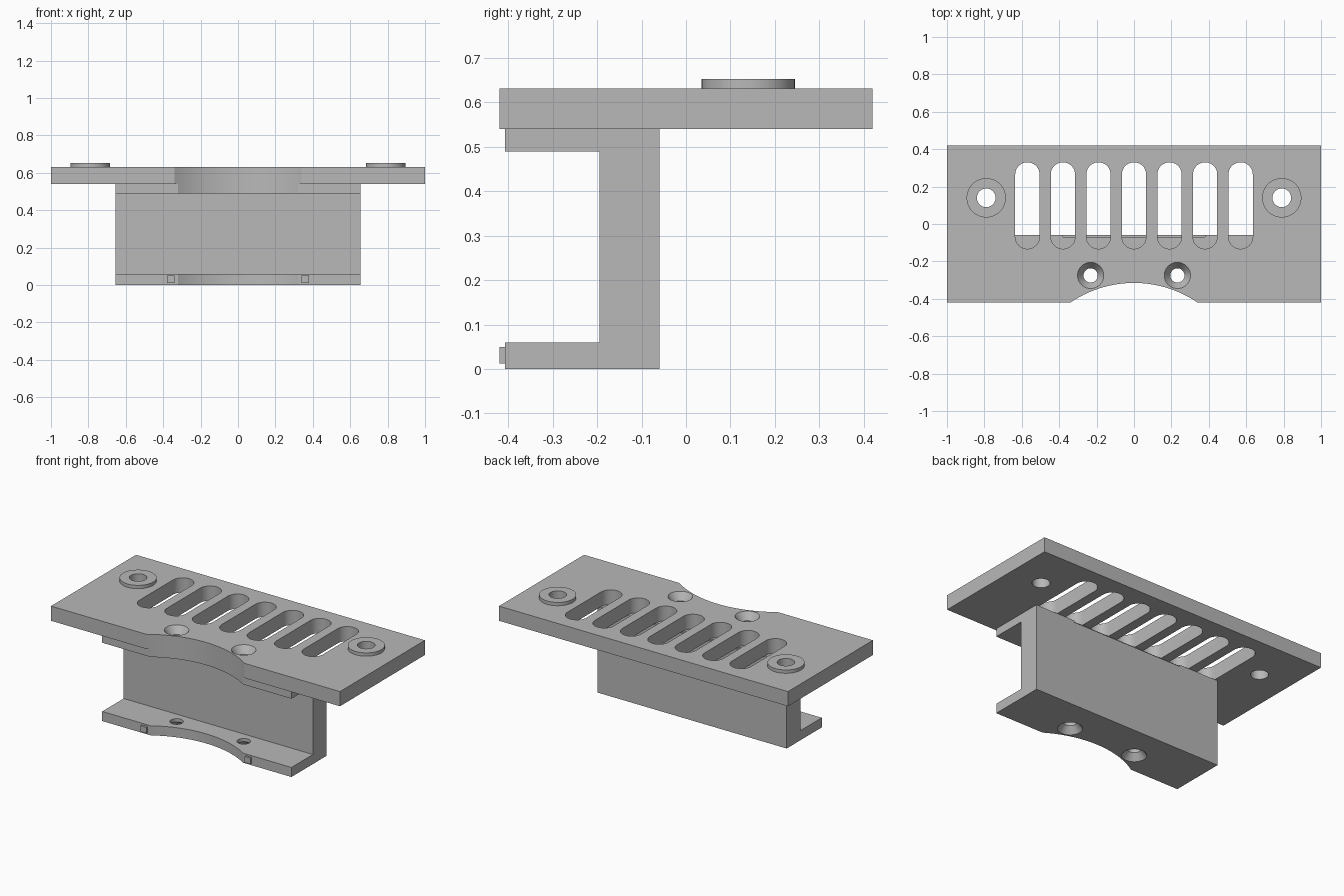
import bpy, bmesh
from math import sin, cos, pi, radians
from mathutils import Matrix

cube = bpy.data.objects.get("Cube")
if cube:
    bpy.data.objects.remove(cube, do_unlink=True)

grey = bpy.data.materials.new("plain grey")
grey.use_nodes = True
grey.diffuse_color = (0.48, 0.48, 0.48, 1)
grey.node_tree.nodes["Principled BSDF"].inputs["Base Color"].default_value = grey.diffuse_color


def finish(bm, name):
    bmesh.ops.recalc_face_normals(bm, faces=bm.faces)
    mesh = bpy.data.meshes.new(name)
    bm.to_mesh(mesh)
    bm.free()
    mesh.materials.append(grey)
    ob = bpy.data.objects.new(name, mesh)
    bpy.context.collection.objects.link(ob)
    return ob


def prism(name, outline, start, depth):
    """Extrude a closed outline of 3D points along an axis vector."""
    bm = bmesh.new()
    face = bm.faces.new([bm.verts.new(p) for p in outline])
    out = bmesh.ops.extrude_face_region(bm, geom=[face])
    bmesh.ops.translate(bm, vec=depth, verts=[v for v in out["geom"] if isinstance(v, bmesh.types.BMVert)])
    bmesh.ops.translate(bm, vec=start, verts=bm.verts)
    return finish(bm, name)


def box(name, lo, hi):
    flat = [(lo[0], lo[1], 0), (hi[0], lo[1], 0), (hi[0], hi[1], 0), (lo[0], hi[1], 0)]
    return prism(name, flat, (0, 0, lo[2]), (0, 0, hi[2] - lo[2]))


def arc(cx, cy, r, a0, a1, n):
    angles = [a0 + (a1 - a0) * i / n for i in range(n + 1)]
    return [(cx + r * cos(a), cy + r * sin(a), 0) for a in angles]


def lathe(name, profile, x, y, closed=False, n=48):
    """Revolve (radius, height) points; an open profile is capped."""
    bm = bmesh.new()
    rings = [[bm.verts.new((x + r * cos(2 * pi * i / n), y + r * sin(2 * pi * i / n), z))
              for i in range(n)] for r, z in profile]
    pairs = list(zip(rings, rings[1:]))
    if closed:
        pairs.append((rings[-1], rings[0]))
    else:
        bm.faces.new(rings[0])
        bm.faces.new(rings[-1])
    for a, b in pairs:
        for i in range(n):
            j = (i + 1) % n
            bm.faces.new((a[i], a[j], b[j], b[i]))
    return finish(bm, name)


def cut(target, cutters):
    bpy.context.view_layer.objects.active = target
    for c in cutters:
        c.hide_render = True
        mod = target.modifiers.new("cut", "BOOLEAN")
        mod.operation = "DIFFERENCE"
        mod.solver = "EXACT"
        mod.object = c
        bpy.ops.object.modifier_apply(modifier=mod.name)


# Main solids: flat top plate and C-shaped channel
plate = box("top_plate", (-1, -0.42, 0.54), (1, 0.42, 0.632))
section = [(-0.407, 0), (-0.06, 0), (-0.06, 0.54), (-0.407, 0.54),
           (-0.407, 0.49), (-0.195, 0.49), (-0.195, 0.06), (-0.407, 0.06)]
channel = prism("channel_bracket", [(0, y, z) for y, z in section], (-0.655, 0, 0), (1.31, 0, 0))

# Cutters shared by plate and channel: front arc and countersunk screw holes
front_arc = prism("arc_cutter", arc(0, -0.918, 0.603, 0, 2 * pi, 127), (0, 0, -0.1), (0, 0, 0.9))
top_sinks, bottom_sinks = [], []
for x in (-0.232, 0.232):
    top_sinks.append(lathe("top_screw_cutter", [(0.038, 0.4), (0.038, 0.587), (0.07, 0.632), (0.07, 0.7)], x, -0.275))
    bottom_sinks.append(lathe("bottom_screw_cutter", [(0.07, -0.1), (0.07, 0), (0.038, 0.04), (0.038, 0.1)], x, -0.275))

# Ventilation slots
slots = []
for i in range(-3, 4):
    x = i * 0.19
    outline = arc(x, 0.265, 0.065, 0, pi, 20) + arc(x, -0.068, 0.065, pi, 2 * pi, 20)
    slots.append(prism("slot_cutter", outline, (0, 0, 0.5), (0, 0, 0.2)))

# Mounting bosses and their through holes
holes = []
for side, x in (("right", -0.79), ("left", 0.79)):
    holes.append(lathe("mount_hole_cutter", [(0.05, 0.4), (0.05, 0.8)], x, 0.14))
    lathe(side + "_boss", [(0.05, 0.632), (0.105, 0.632), (0.105, 0.653), (0.05, 0.653)], x, 0.14, closed=True)

# Shallow relief along the top rear edge of the channel
relief = box("relief_cutter", (-0.38, -0.07, 0.53), (0.38, 0, 0.6))

cut(plate, [front_arc] + top_sinks + slots + holes)
cut(channel, [front_arc] + top_sinks + bottom_sinks + [relief])
for c in [front_arc, relief] + top_sinks + bottom_sinks + slots + holes:
    bpy.data.objects.remove(c, do_unlink=True)

# Small tabs on the front of the lower flange
for side, x in (("right", -0.36), ("left", 0.36)):
    box(side + "_front_tab", (x - 0.02, -0.42, 0.012), (x + 0.02, -0.40, 0.05))

# Smooth the round walls while keeping the edges sharp
for ob in bpy.context.scene.objects:
    ob.select_set(ob.type == "MESH")
bpy.context.view_layer.objects.active = plate
bpy.ops.object.shade_smooth_by_angle(angle=radians(30))
